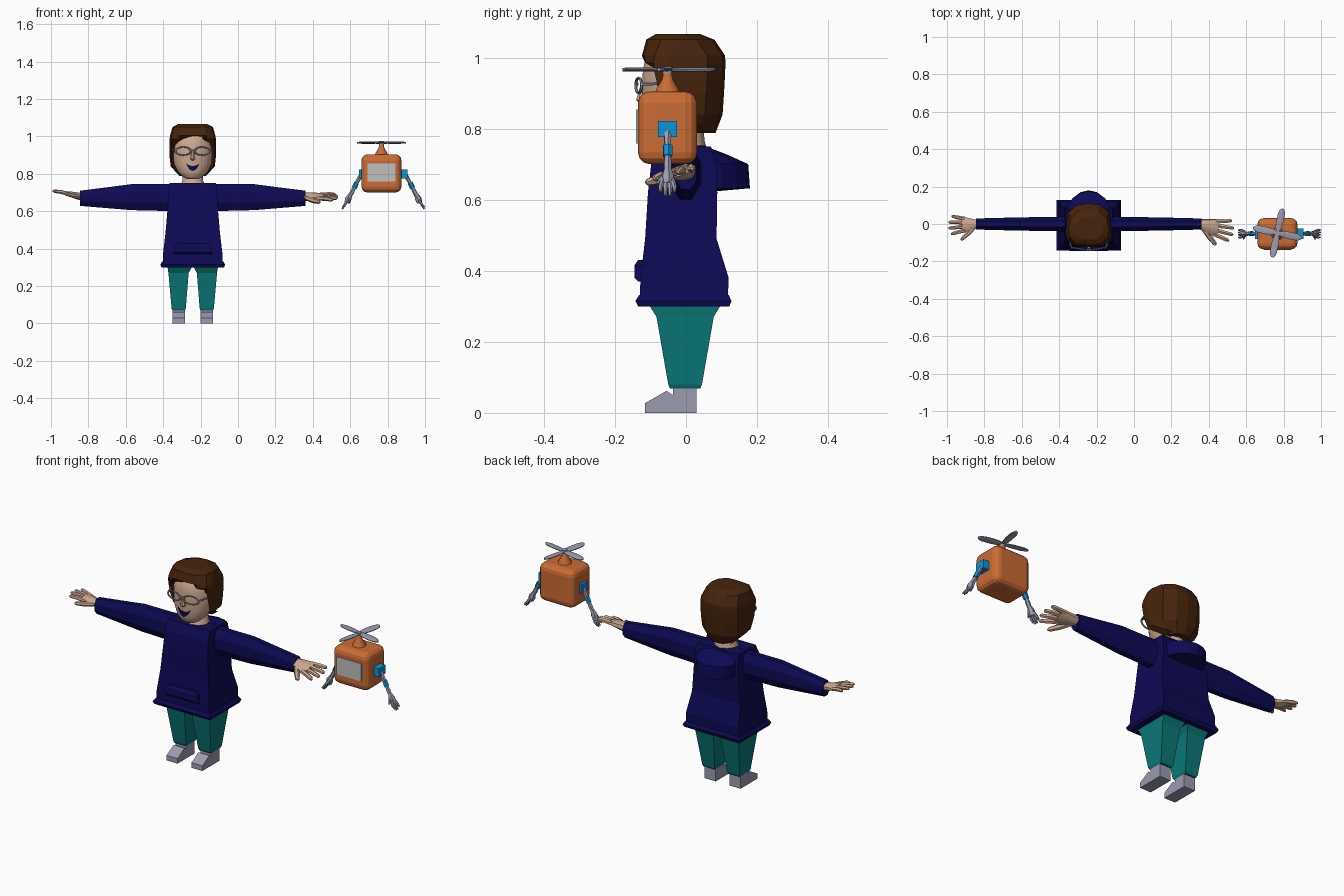
import bpy, bmesh, math
from mathutils import Vector, Matrix

CX = -0.242               # centre line of the figure
DX, DY = 0.767, -0.052    # centre line of the flying robot


def mat(name, r, g, b):
    m = bpy.data.materials.new(name)
    m.diffuse_color = (r, g, b, 1)
    return m


NAVY = mat("navy", 0.004, 0.003, 0.09)
TEAL = mat("teal", 0.003, 0.19, 0.19)
SKIN = mat("skin", 0.62, 0.40, 0.28)
BROWN = mat("brown", 0.06, 0.017, 0.004)
GREY = mat("blue grey", 0.33, 0.33, 0.43)
ORANGE = mat("orange", 0.60, 0.15, 0.035)
BLUE = mat("bright blue", 0.004, 0.30, 0.70)
PALE = mat("pale grey", 0.52, 0.53, 0.52)


def loft(name, rings, m, smooth=False, xf=None):
    """Skin a closed body over matching rings of points."""
    bm = bmesh.new()
    vs = [[bm.verts.new(xf @ Vector(p) if xf else p) for p in r] for r in rings]
    n = len(rings[0])
    for a, b in zip(vs, vs[1:]):
        for i in range(n):
            j = (i + 1) % n
            bm.faces.new((a[i], a[j], b[j], b[i]))
    bm.faces.new(vs[0])
    bm.faces.new(vs[-1])
    bmesh.ops.recalc_face_normals(bm, faces=bm.faces)
    me = bpy.data.meshes.new(name)
    bm.to_mesh(me)
    bm.free()
    me.materials.append(m)
    ob = bpy.data.objects.new(name, me)
    bpy.context.collection.objects.link(ob)
    if smooth:
        bpy.ops.object.select_all(action='DESELECT')
        bpy.context.view_layer.objects.active = ob
        ob.select_set(True)
        bpy.ops.object.shade_smooth_by_angle(angle=math.radians(40))
    return ob


def rect(z, x0, x1, y0, y1):
    return [(x0, y0, z), (x1, y0, z), (x1, y1, z), (x0, y1, z)]


def oval(c, u, v, n=8):
    c, u, v = Vector(c), Vector(u), Vector(v)
    ts = [2 * math.pi * (i + 0.5) / n for i in range(n)]
    return [c + u * math.cos(t) + v * math.sin(t) for t in ts]


def tube(name, pts, radii, m, xf=None, n=6):
    """Tapered rod through points."""
    pts = [Vector(p) for p in pts]
    d = (pts[-1] - pts[0]).normalized()
    u = d.orthogonal().normalized()
    v = d.cross(u)
    return loft(name, [oval(p, u * r, v * r, n) for p, r in zip(pts, radii)], m, True, xf)


def box(name, c, s, m, bevel=0, seg=3):
    x, y, z = c
    a, b, h = s[0] / 2, s[1] / 2, s[2] / 2
    ob = loft(name, [rect(z + k * h, x - a, x + a, y - b, y + b) for k in (-1, 1)], m)
    if bevel:
        bv = ob.modifiers.new("bevel", 'BEVEL')
        bv.width, bv.segments = bevel, seg
    return ob


# ---- sweater body, hem, pocket and hood
loft("sweater", [rect(z, CX - h, CX + h, a, b) for z, h, a, b in (
    (0.325, 0.160, -0.130, 0.118), (0.38, 0.158, -0.128, 0.120), (0.49, 0.145, -0.115, 0.086),
    (0.62, 0.134, -0.107, 0.088), (0.70, 0.130, -0.098, 0.085), (0.75, 0.125, -0.075, 0.07))], NAVY)
loft("hem", [rect(z, CX - h, CX + h, a, b) for z, h, a, b in (
    (0.30, 0.168, -0.135, 0.122), (0.315, 0.173, -0.142, 0.128), (0.332, 0.163, -0.132, 0.12))], NAVY)
loft("pocket", [rect(z, CX - h, CX + h, a, -0.115) for z, h, a in (
    (0.37, 0.102, -0.135), (0.38, 0.102, -0.145), (0.415, 0.097, -0.145), (0.43, 0.08, -0.135))], NAVY)


def hood_ring(z, hx, y0, y1):
    return [(CX + hx * math.cos(math.pi * i / 8), y0 + (y1 - y0) * math.sin(math.pi * i / 8), z)
            for i in range(9)]


loft("hood", [hood_ring(0.625, 0.10, 0.03, 0.10), hood_ring(0.632, 0.115, 0.05, 0.18),
              hood_ring(0.70, 0.122, 0.05, 0.175), hood_ring(0.727, 0.12, 0.03, 0.115),
              hood_ring(0.752, 0.10, 0.0, 0.05)], NAVY)

# ---- legs, shoes, sleeves and hands
SHOE = [(-0.115, 0), (-0.115, 0.028), (-0.10, 0.036), (-0.055, 0.062), (-0.037, 0.05),
        (-0.037, 0.075), (0.03, 0.075), (0.03, 0)]
for s, side in ((-1, "right"), (1, "left")):
    loft(side + "_trouser_leg", [rect(z, CX + s * i, CX + s * o, a, b) for z, i, o, a, b in (
        (0.068, 0.042, 0.108, -0.045, 0.04), (0.08, 0.037, 0.113, -0.05, 0.045),
        (0.27, 0.022, 0.130, -0.083, 0.078), (0.31, 0.0, 0.136, -0.108, 0.102))], TEAL)
    loft(side + "_shoe", [[(CX + s * x, y, z) for y, z in SHOE] for x in (0.042, 0.108)], GREY)
    loft(side + "_sleeve", [oval((CX + s * x, y, z), (0, ry, 0), (0, 0, rz)) for x, y, z, ry, rz in (
        (0.10, 0, 0.672, 0.05, 0.078), (0.17, 0, 0.673, 0.04, 0.077), (0.33, 0, 0.675, 0.039, 0.075),
        (0.46, 0, 0.672, 0.036, 0.06), (0.603, 0, 0.669, 0.032, 0.044))], NAVY)
    # hand built pointing along +x, then placed
    yaw, tilt, size = ((-0.04, -0.22, 0.98) if s < 0 else (-0.22, 0.0, 1.14))
    xf = (Matrix.Translation((CX + s * 0.595, 0, 0.675)) @ Matrix.Diagonal((s, 1, 1, 1))
          @ Matrix.Rotation(yaw, 4, 'Z') @ Matrix.Rotation(tilt, 4, 'Y')
          @ Matrix.Rotation(0.0 if s < 0 else 0.25, 4, 'X') @ Matrix.Scale(size, 4))
    loft(side + "_palm", [oval((x, 0, 0.002), (0, ry, 0), (0, 0, rz)) for x, ry, rz in (
        (-0.01, 0.022, 0.021), (0.03, 0.032, 0.020), (0.065, 0.042, 0.016), (0.09, 0.038, 0.011))],
        SKIN, True, xf)
    for k, length in enumerate((0.150, 0.163, 0.160, 0.142)):
        y = 0.021 * (k - 1.5)
        tube(f"{side}_finger_{k + 1}", [(0.07, y, 0.003), (0.115, y * 1.3, 0.003), (length - 0.008, y * 1.5, 0),
             (length, y * 1.55, -0.001)], (0.011, 0.0105, 0.009, 0.004), SKIN, xf)
    tube(side + "_thumb", [(0.02, -0.015, 0), (0.055, -0.05, -0.003), (0.088, -0.078, -0.003),
         (0.095, -0.084, -0.003)], (0.014, 0.013, 0.010, 0.004), SKIN, xf)

# ---- neck, head, nose and ears
loft("neck", [oval((CX, y, z), (r, 0, 0), (0, r * 0.9, 0), 10) for z, r, y in (
    (0.73, 0.075, -0.005), (0.765, 0.058, 0.0), (0.84, 0.052, 0.0))], SKIN, True)
HEAD = ((0.772, 0.030, -0.095, -0.045), (0.782, 0.052, -0.108, -0.015), (0.81, 0.080, -0.118, 0.02),
        (0.85, 0.100, -0.122, 0.05), (0.90, 0.108, -0.124, 0.07), (0.95, 0.108, -0.124, 0.07),
        (1.0, 0.10, -0.116, 0.06), (1.03, 0.07, -0.09, 0.04))
loft("head", [oval((CX, (a + b) / 2, z), (h, 0, 0), (0, (b - a) / 2, 0), 20) for z, h, a, b in HEAD],
     SKIN, True)
loft("nose", [oval((CX, y, z), (r, 0, 0), (0, r, 0), 8) for z, r, y in (
    (0.872, 0.008, -0.124), (0.88, 0.014, -0.127), (0.892, 0.012, -0.126), (0.925, 0.006, -0.122))],
    SKIN, True)


# ---- smiling mouth wrapped on the face
def mouth_ring(t):
    x = 0.036 * t
    y = -0.041 - 0.081 * math.sqrt(1 - (x / 0.094) ** 2)
    top = 0.842 + 0.013 * t * t
    low = 0.816 + 0.038 * t * t
    return [(CX + x, y - 0.005, top), (CX + x, y - 0.004, low),
            (CX + x, y + 0.003, low), (CX + x, y + 0.003, top)]


loft("mouth", [mouth_ring(i / 5) for i in range(-5, 6)], NAVY)


# ---- hair: faceted shell, front left open below the fringe
def hair_ring(z, hx, yc, yk, ys, yb):
    half = [(0.6 * hx, yk), (0.93 * hx, ys), (hx, ys + 0.04), (0.9 * hx, yb - 0.05), (0.5 * hx, yb - 0.008)]
    pts = [(0, yc)] + half + [(0, yb)] + [(-x, y) for x, y in reversed(half)]
    return [(CX + x, y, z) for x, y in pts]


loft("hair", [hair_ring(*r) for r in (
    (0.787, 0.070, 0.025, 0.025, 0.030, 0.083), (0.84, 0.118, 0.0, 0.0, -0.055, 0.103),
    (0.90, 0.125, 0.0, 0.0, -0.075, 0.107), (0.955, 0.125, -0.02, -0.06, -0.088, 0.110),
    (0.985, 0.124, -0.07, -0.115, -0.092, 0.111), (1.005, 0.121, -0.124, -0.117, -0.088, 0.110),
    (1.05, 0.108, -0.112, -0.106, -0.070, 0.080), (1.066, 0.078, -0.085, -0.080, -0.055, 0.040))], BROWN)

# ---- glasses
for s, side in ((-1, "right"), (1, "left")):
    bpy.ops.mesh.primitive_torus_add(major_segments=20, minor_segments=6, major_radius=0.042,
                                     minor_radius=0.006, rotation=(math.pi / 2, 0, s * 0.2),
                                     location=(CX + s * 0.051, -0.133, 0.921))
    rim = bpy.context.object
    rim.name = side + "_glasses_rim"
    rim.scale = (1, 0.52, 0.7)
    rim.data.materials.append(GREY)
    tube(side + "_glasses_arm", [(CX + s * 0.093, -0.122, 0.925), (CX + s * 0.117, -0.055, 0.928)],
         (0.005, 0.004), GREY)
box("glasses_bridge", (CX, -0.138, 0.925), (0.02, 0.008, 0.008), GREY)

# ---- flying robot: body, screen, mast
box("robot_body", (DX, DY, 0.802), (0.214, 0.166, 0.204), ORANGE, 0.032)
box("robot_screen", (DX, DY - 0.084, 0.806), (0.148, 0.008, 0.096), PALE)
loft("robot_mast", [oval((DX, DY, z), (r, 0, 0), (0, r, 0), 12) for z, r in (
    (0.895, 0.038), (0.912, 0.032), (0.938, 0.016), (0.957, 0.012))], ORANGE, True)
tube("rotor_hub", [(DX, DY, 0.955), (DX, DY, 0.975)], (0.014, 0.014), GREY, None, 10)
for k in range(4):
    xf = (Matrix.Translation((DX, DY + 0.004, 0.966)) @ Matrix.Rotation(math.radians(78 + 90 * k), 4, 'Z')
          @ Matrix.Rotation(0.12, 4, 'X'))
    loft(f"rotor_blade_{k + 1}", [oval((x, 0, 0), (0, w, 0), (0, 0, 0.005), 8) for x, w in (
        (0.0, 0.008), (0.03, 0.018), (0.06, 0.021), (0.105, 0.020), (0.124, 0.014), (0.133, 0.005))],
        GREY, False, xf)

# ---- robot arms with three-fingered hands
for s, side in ((-1, "right"), (1, "left")):
    ax = DX + 0.01
    P = lambda dx, dy, z: (ax + s * dx, DY + dy, z)
    box(side + "_robot_shoulder", P(0.113, 0, 0.799), (0.034, 0.054, 0.046), BLUE)
    tube(side + "_robot_upper_arm", [P(0.118, 0, 0.795), P(0.152, 0, 0.735)], (0.012, 0.009), GREY)
    tube(side + "_robot_elbow", [P(0.143, 0, 0.752), P(0.157, 0, 0.722)], (0.014, 0.014), BLUE)
    tube(side + "_robot_forearm", [P(0.153, 0, 0.73), P(0.166, 0, 0.705), P(0.182, 0, 0.672)],
         (0.008, 0.012, 0.010), GREY)
    tube(side + "_robot_palm", [P(0.176, 0, 0.69), P(0.187, 0, 0.667), P(0.194, 0, 0.645)],
         (0.010, 0.018, 0.015), GREY)
    for k, (y, z) in enumerate(((-0.02, 0.622), (-0.006, 0.611), (0.007, 0.611), (0.02, 0.622))):
        tube(f"{side}_robot_finger_{k + 1}", [P(0.19, y * 0.6, 0.658), P(0.206, y, 0.635), P(0.219, y, z)],
             (0.008, 0.007, 0.004), GREY)
    tube(side + "_robot_thumb", [P(0.183, -0.01, 0.67), P(0.192, -0.029, 0.645)], (0.007, 0.004), GREY)
